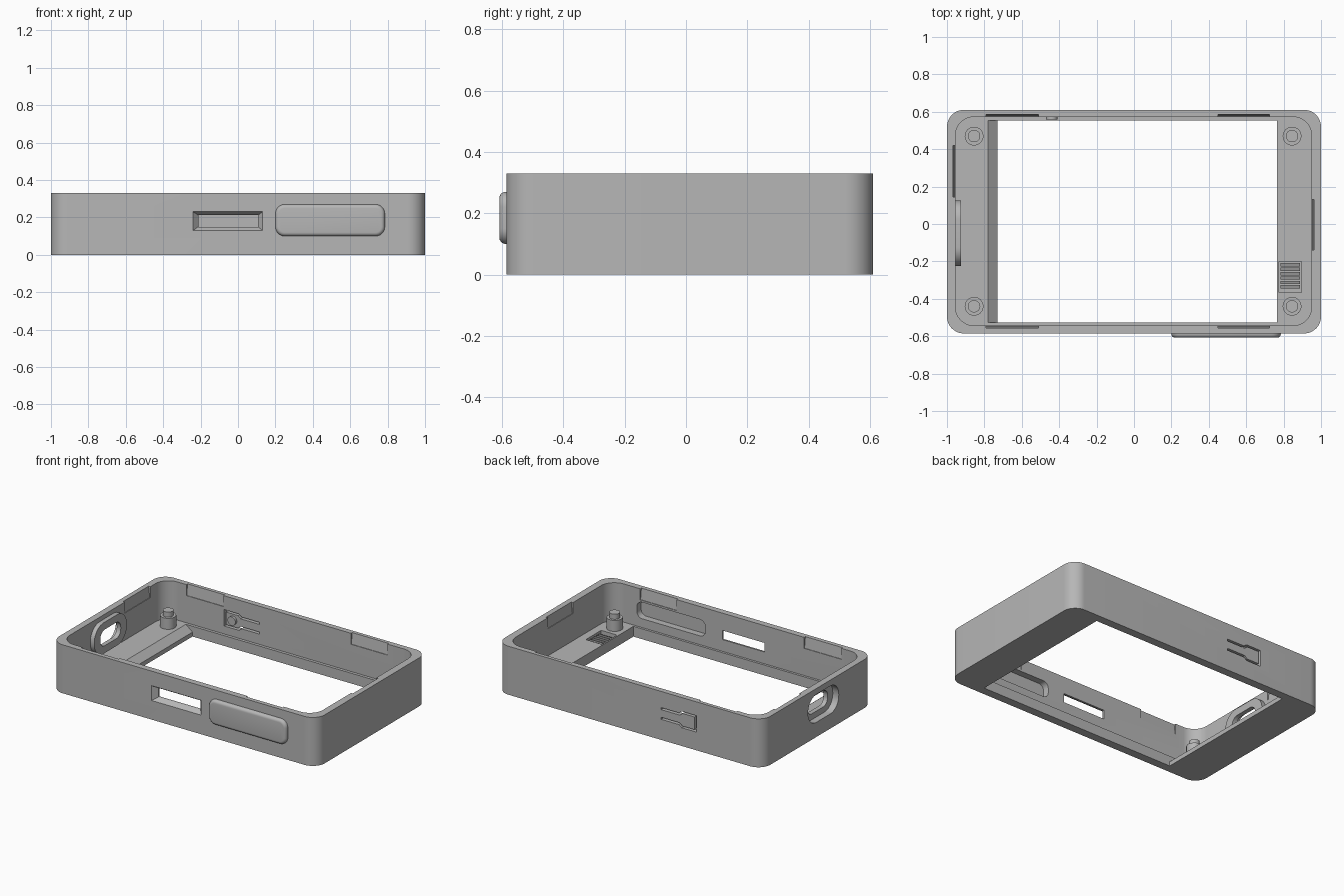
import bpy, bmesh, math

if "Cube" in bpy.data.objects:
    bpy.data.objects.remove(bpy.data.objects["Cube"])

grey = bpy.data.materials.new("case grey")
grey.diffuse_color = (0.47, 0.47, 0.47, 1)
grey.use_nodes = True
grey.node_tree.nodes["Principled BSDF"].inputs["Base Color"].default_value = grey.diffuse_color


def rrect(x0, x1, y0, y1, r, n=8):
    """Rounded rectangle outline."""
    pts = []
    corners = ((x1 - r, y1 - r), (x0 + r, y1 - r), (x0 + r, y0 + r), (x1 - r, y0 + r))
    for k, (cx, cy) in enumerate(corners):
        for i in range(n + 1):
            a = math.pi / 2 * (k + i / n)
            pts.append((cx + r * math.cos(a), cy + r * math.sin(a)))
    return pts


def box(x0, x1, y0, y1):
    return [(x0, y0), (x1, y0), (x1, y1), (x0, y1)]


def circle(cx, cy, r, n=32):
    return [(cx + r * math.cos(2 * math.pi * i / n), cy + r * math.sin(2 * math.pi * i / n)) for i in range(n)]


def prism(name, pts, axis, a, b, end_pts=None, round_start=0):
    """Extrude an outline along an axis from a to b, optionally tapering to end_pts."""
    place = {"x": lambda u, v, w: (w, u, v),
             "y": lambda u, v, w: (u, w, v),
             "z": lambda u, v, w: (u, v, w)}[axis]
    bm = bmesh.new()
    v1 = [bm.verts.new(place(u, v, a)) for u, v in pts]
    v2 = [bm.verts.new(place(u, v, b)) for u, v in (end_pts or pts)]
    start = bm.faces.new(v1)
    bm.faces.new(v2)
    n = len(v1)
    for i in range(n):
        j = (i + 1) % n
        bm.faces.new((v1[i], v1[j], v2[j], v2[i]))
    bmesh.ops.recalc_face_normals(bm, faces=bm.faces[:])
    if round_start:
        bmesh.ops.bevel(bm, geom=list(start.edges), offset=round_start, segments=5,
                        profile=0.5, affect='EDGES')
    me = bpy.data.meshes.new(name)
    bm.to_mesh(me)
    bm.free()
    me.materials.append(grey)
    ob = bpy.data.objects.new(name, me)
    bpy.context.collection.objects.link(ob)
    return ob


def combine(ob, tools, op='DIFFERENCE'):
    """Apply booleans, then remove the helper shapes."""
    for t in tools:
        m = ob.modifiers.new("cut", 'BOOLEAN')
        m.object, m.operation, m.solver = t, op, 'EXACT'
    dg = bpy.context.evaluated_depsgraph_get()
    me = bpy.data.meshes.new_from_object(ob.evaluated_get(dg))
    ob.modifiers.clear()
    ob.data = me
    for t in tools:
        bpy.data.objects.remove(t)


# Dimensions
Y0, Y1, H, FLOOR = -0.585, 0.61, 0.33, 0.07
IX0, IX1, IY0, IY1 = -0.955, 0.95, -0.543, 0.573

# Outer case with the hollow interior and floor window
case = prism("case_frame", rrect(-1, 1, Y0, Y1, 0.09, 12), "z", 0, H)
cuts = [
    prism("interior", rrect(IX0, IX1, IY0, IY1, 0.1, 12), "z", FLOOR, H + 0.1),
    prism("window", box(-0.73, 0.765, -0.527, 0.553), "z", -0.1, 0.2),
    # sloped left edge of the window
    prism("window_slope", [(-0.527, 0), (0.553, 0), (0.553, 1), (-0.527, 1)], "x", 0, 1),
]
bpy.data.objects.remove(cuts.pop())
cuts.append(prism("window_slope", [(-0.78, FLOOR), (-0.73, 0.03), (-0.6, 0.03), (-0.6, 0.1), (-0.78, 0.1)],
                  "y", -0.527, 0.553))
combine(case, cuts)

# Raised ring around the side port
combine(case, [prism("port_boss", rrect(-0.225, 0.125, 0.09, 0.3, 0.1, 10), "x", -0.975, -0.925)], 'UNION')

cuts = [
    # side port: wide outer recess and narrow through slot
    prism("port_recess", rrect(-0.215, 0.115, 0.1, 0.29, 0.09, 10), "x", -1.1, -0.955),
    prism("port_slot", rrect(-0.16, 0.06, 0.14, 0.25, 0.05, 10), "x", -1.1, -0.85),
    # bevelled front slot
    prism("slot_bevel", box(-0.256, 0.144, 0.12, 0.24), "y", -0.6, -0.555, box(-0.212, 0.107, 0.15, 0.212)),
    prism("slot_through", box(-0.212, 0.107, 0.15, 0.212), "y", -0.56, -0.45),
    # opening behind the front pad
    prism("pad_pocket", rrect(0.235, 0.75, 0.13, 0.242, 0.04), "y", -0.65, -0.5),
    # recess for the floor grille
    prism("grille_recess", box(0.775, 0.895, -0.365, -0.2), "z", FLOOR - 0.03, 0.15),
]

# Tapered clip notches in the inner rim
LOW, TOP, DEEP = 0.255, H + 0.01, 0.014


def notch(wall, sign):
    return [(wall - sign * 0.03, LOW), (wall + sign * 0.004, LOW),
            (wall + sign * DEEP, TOP), (wall - sign * 0.03, TOP)]


for a, b in ((-0.79, -0.51), (0.45, 0.725)):
    for wall, sign in ((IY0, -1), (IY1, 1)):
        cuts.append(prism("clip_notch", notch(wall, sign), "x", a, b))
cuts.append(prism("clip_notch", notch(IX0, -1), "y", 0.145, 0.42))
cuts.append(prism("clip_notch", notch(IX1, 1), "y", -0.14, 0.13))

# Slit around the flexible button tongue on the back wall
top = [(-0.24, 0.04), (-0.375, 0.04), (-0.395, 0.056), (-0.505, 0.056)]
inner = [(-0.492, 0.043), (-0.40, 0.043), (-0.38, 0.026), (-0.24, 0.026)]
zc = 0.18
slit = ([(x, zc + z) for x, z in top] + [(x, zc - z) for x, z in top[::-1]]
        + [(x, zc - z) for x, z in inner[::-1]] + [(x, zc + z) for x, z in inner])
cuts.append(prism("button_slit", slit, "y", 0.5, 0.7))
combine(case, cuts)

# Rounded front pad, hollow at the back
pad = prism("front_pad", rrect(0.2, 0.785, 0.1, 0.27, 0.05), "y", -0.608, -0.57, round_start=0.02)
combine(pad, [prism("pad_hollow", rrect(0.235, 0.75, 0.13, 0.242, 0.04), "y", -0.588, -0.5)])

# Button nub on the tongue
prism("button_nub", circle(-0.44, zc, 0.03), "y", 0.558, 0.58)

# Stepped corner posts
for x in (-0.855, 0.845):
    for y in (-0.44, 0.47):
        prism("post_base", circle(x, y, 0.05), "z", FLOOR - 0.01, 0.145)
        prism("post_pin", circle(x, y, 0.033), "z", 0.14, 0.18)

# Grille slats
for i in range(6):
    y = -0.345 + i * 0.0235
    prism("grille_slat", [(y, 0.038), (y + 0.018, 0.038), (y + 0.018, 0.062), (y, 0.055)], "x", 0.782, 0.888)

# Smooth curved walls while keeping edges crisp
bpy.ops.object.select_all(action='DESELECT')
for ob in bpy.context.collection.objects:
    ob.select_set(True)
    bpy.context.view_layer.objects.active = ob
bpy.ops.object.shade_smooth_by_angle(angle=math.radians(30))
